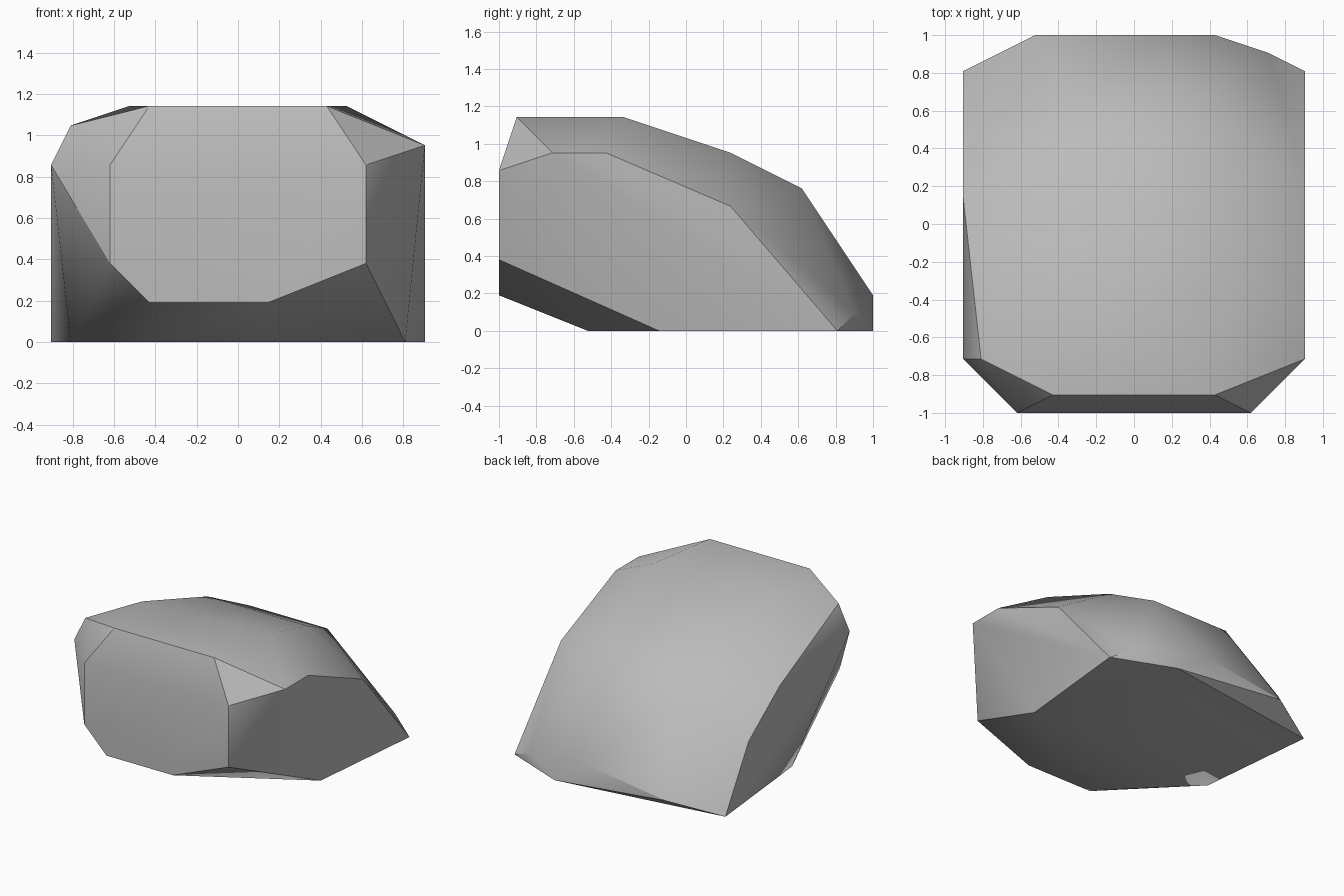
import bpy
import bmesh
import math

default_cube = bpy.data.objects.get("Cube")
if default_cube:
    bpy.data.objects.remove(default_cube, do_unlink=True)

# Corners sit on a regular lattice: offset from centre, steps from front, steps up
PITCH = 2 / 21
DEPTH_STEPS = 21


def lattice(across, back, up):
    return (across * PITCH, (back - DEPTH_STEPS / 2) * PITCH, up * PITCH)


def make_material(name, colour):
    material = bpy.data.materials.new(name)
    material.use_nodes = True
    material.diffuse_color = colour
    shader = next(n for n in material.node_tree.nodes if n.type == "BSDF_PRINCIPLED")
    shader.inputs["Base Color"].default_value = colour
    shader.inputs["Roughness"].default_value = 0.8
    return material


# Corners that occur on both sides
paired_corners = [
    (6.5, 0, 4), (6.5, 0, 9),    # front panel
    (4.5, 1, 12),                # front brow
    (8.5, 9, 0), (9.5, 19, 0),   # base
    (4.5, 13, 10), (3.5, 17, 8), # sloping back
]

# Corners found only on the left side
left_corners = [
    (1.5, 0, 2), (1.5, 5, 0),
    (9.5, 3, 10), (9.5, 6, 10), (9.5, 13, 7),
    (5.5, 7, 12),
    (4.5, 21, 0), (1.5, 21, 2), (7.5, 20, 1),
]

# Corners found only on the right side
right_corners = [
    (-4.5, 0, 2), (-4.5, 5, 0),
    (-8.5, 3, 11), (-9.5, 3, 9),
    (-9.5, 12, 8), (-9.5, 16, 5),
    (-5.5, 6, 12),
    (-5.5, 21, 1),
]

mirrored_corners = [(-x, y, z) for x, y, z in paired_corners]
all_corners = paired_corners + mirrored_corners + left_corners + right_corners

# Wrap the corners in a convex faceted boulder
bm = bmesh.new()
for corner in all_corners:
    bm.verts.new(lattice(*corner))
bmesh.ops.convex_hull(bm, input=list(bm.verts))
loose = [v for v in bm.verts if not v.link_faces]
bmesh.ops.delete(bm, geom=loose, context="VERTS")
bmesh.ops.dissolve_limit(bm, angle_limit=math.radians(0.5),
                         verts=list(bm.verts), edges=list(bm.edges))
bmesh.ops.recalc_face_normals(bm, faces=list(bm.faces))

mesh = bpy.data.meshes.new("boulder")
bm.to_mesh(mesh)
bm.free()
boulder = bpy.data.objects.new("boulder", mesh)
bpy.context.collection.objects.link(boulder)
mesh.materials.append(make_material("stone grey", (0.5, 0.5, 0.5, 1)))

# Soft shading across shallow facets, crisp edges elsewhere
bpy.ops.object.select_all(action="DESELECT")
boulder.select_set(True)
bpy.context.view_layer.objects.active = boulder
bpy.ops.object.shade_smooth_by_angle(angle=math.radians(30))
